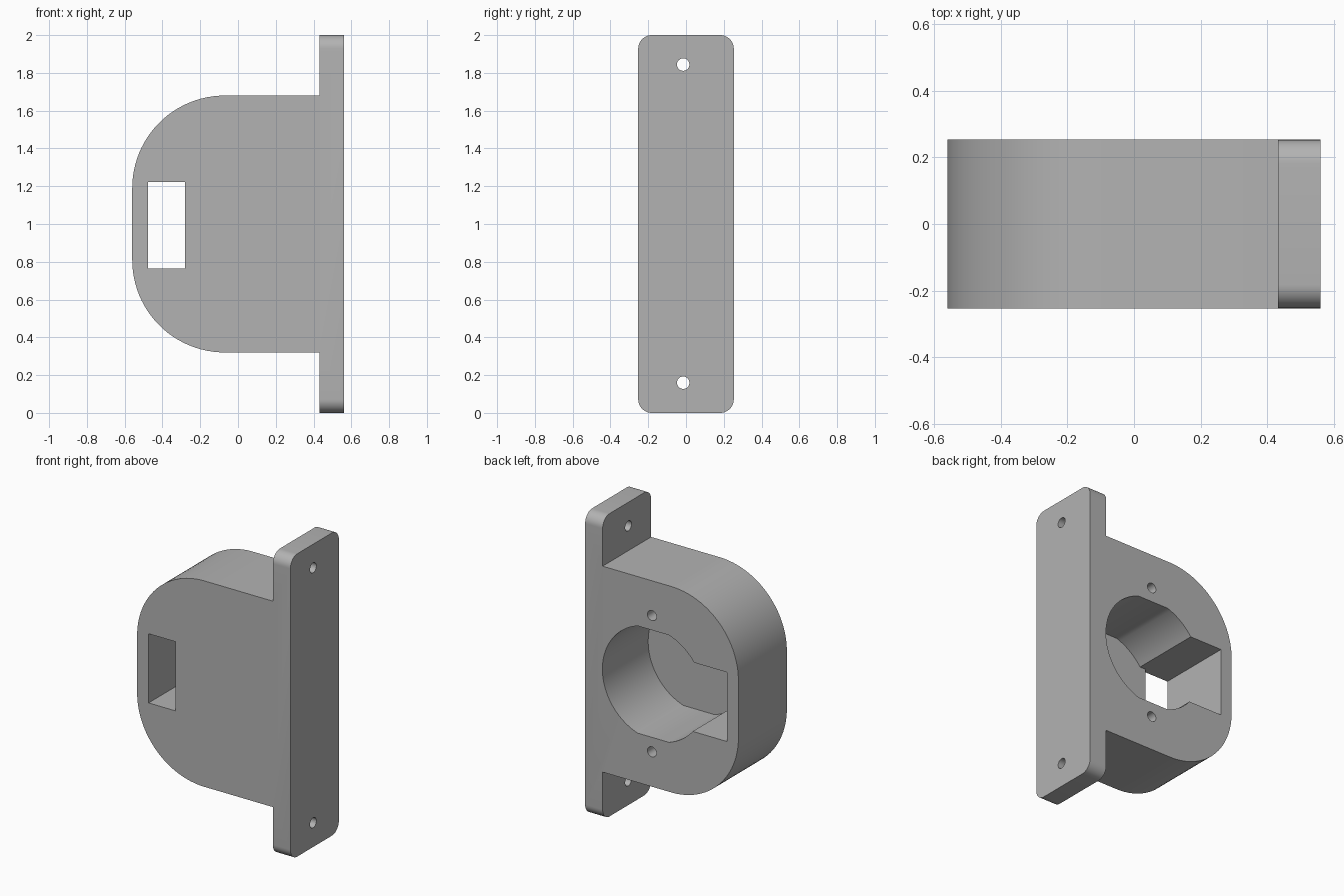
import bpy, bmesh, math
from mathutils import Vector

cube = bpy.data.objects.get("Cube")
if cube:
    bpy.data.objects.remove(cube, do_unlink=True)

HALF_Y = 0.253
LEFT, RIGHT, FLANGE = -0.56, 0.56, 0.432
BODY_LOW, BODY_HIGH = 0.32, 1.68
CORNER = 0.49
BORE_X, BORE_R, BORE_FLAT = 0.062, 0.372, 0.354
FLOOR_Y = -HALF_Y + 0.028

grey = bpy.data.materials.new("light grey")
grey.use_nodes = True
colour = (0.45, 0.45, 0.45, 1)
grey.diffuse_color = colour
grey.node_tree.nodes["Principled BSDF"].inputs["Base Color"].default_value = colour


def arc(cx, cz, r, start, end, steps):
    angles = [math.radians(start + (end - start) * i / steps) for i in range(steps + 1)]
    return [(cx + r * math.cos(a), cz + r * math.sin(a)) for a in angles]


def prism(name, outline, y0, y1):
    """Extrude an x-z outline from y0 to y1."""
    bm = bmesh.new()
    face = bm.faces.new([bm.verts.new((x, y0, z)) for x, z in outline])
    grown = bmesh.ops.extrude_face_region(bm, geom=[face])
    moved = [g for g in grown["geom"] if isinstance(g, bmesh.types.BMVert)]
    bmesh.ops.translate(bm, verts=moved, vec=(0, y1 - y0, 0))
    bmesh.ops.recalc_face_normals(bm, faces=bm.faces)
    mesh = bpy.data.meshes.new(name)
    bm.to_mesh(mesh)
    bm.free()
    obj = bpy.data.objects.new(name, mesh)
    bpy.context.collection.objects.link(obj)
    return obj


def drill(name, location, axis, radius, depth):
    bpy.ops.mesh.primitive_cylinder_add(vertices=32, radius=radius, depth=depth, location=location)
    obj = bpy.context.object
    obj.name = name
    obj.rotation_euler = Vector(axis).to_track_quat("Z", "Y").to_euler()
    return obj


# Housing and mounting flange share one silhouette
outline = [(RIGHT, 0), (RIGHT, 2), (FLANGE, 2), (FLANGE, BODY_HIGH)]
outline += arc(LEFT + CORNER, BODY_HIGH - CORNER, CORNER, 90, 180, 24)
outline += arc(LEFT + CORNER, BODY_LOW + CORNER, CORNER, 180, 270, 24)
outline += [(FLANGE, BODY_LOW), (FLANGE, 0)]
housing = prism("mounting_housing", outline, -HALF_Y, HALF_Y)
housing.data.materials.append(grey)

# Round the four flange corners
bm = bmesh.new()
bm.from_mesh(housing.data)
corners = [e for e in bm.edges
           if abs(e.verts[0].co.z - e.verts[1].co.z) < 1e-4
           and abs(e.verts[0].co.y - e.verts[1].co.y) < 1e-4
           and (e.verts[0].co.z < 0.01 or e.verts[0].co.z > 1.99)]
bmesh.ops.bevel(bm, geom=corners, offset=0.072, segments=10, profile=0.5, affect="EDGES")
bm.to_mesh(housing.data)
bm.free()

# Blind bore with flattened top and bottom, open at the back
tilt = math.degrees(math.asin(BORE_FLAT / BORE_R))
bore = arc(BORE_X, 1, BORE_R, -tilt, tilt, 36) + arc(BORE_X, 1, BORE_R, 180 - tilt, 180 + tilt, 36)
cutters = [prism("bore_cutter", bore, FLOOR_Y, HALF_Y + 0.1)]

# Rectangular slot through the whole depth
slot = [(-0.476, 0.765), (-0.28, 0.765), (-0.28, 1.222), (-0.476, 1.222)]
cutters.append(prism("slot_cutter", slot, -HALF_Y - 0.1, HALF_Y + 0.1))
# Side channel joining the slot to the bore above its floor
channel = [(-0.4, 0.765), (0, 0.765), (0, 1.222), (-0.4, 1.222)]
cutters.append(prism("channel_cutter", channel, FLOOR_Y, HALF_Y + 0.1))

# Screw holes in the back face and the flange
for side in (-1, 1):
    cutters.append(drill("screw_cutter", (0.072, HALF_Y, 1 + side * 0.45), (0, 1, 0), 0.033, 0.5))
    cutters.append(drill("flange_cutter", (0.5, -0.015, 1.002 + side * 0.842), (1, 0, 0), 0.033, 0.4))

bpy.ops.object.select_all(action="DESELECT")
bpy.context.view_layer.objects.active = housing
housing.select_set(True)
for cutter in cutters:
    cutter.hide_render = True
    mod = housing.modifiers.new("cut", "BOOLEAN")
    mod.operation = "DIFFERENCE"
    mod.solver = "EXACT"
    mod.object = cutter
    bpy.ops.object.modifier_apply(modifier=mod.name)
    bpy.data.objects.remove(cutter, do_unlink=True)

bpy.ops.object.shade_smooth_by_angle(angle=math.radians(30))
